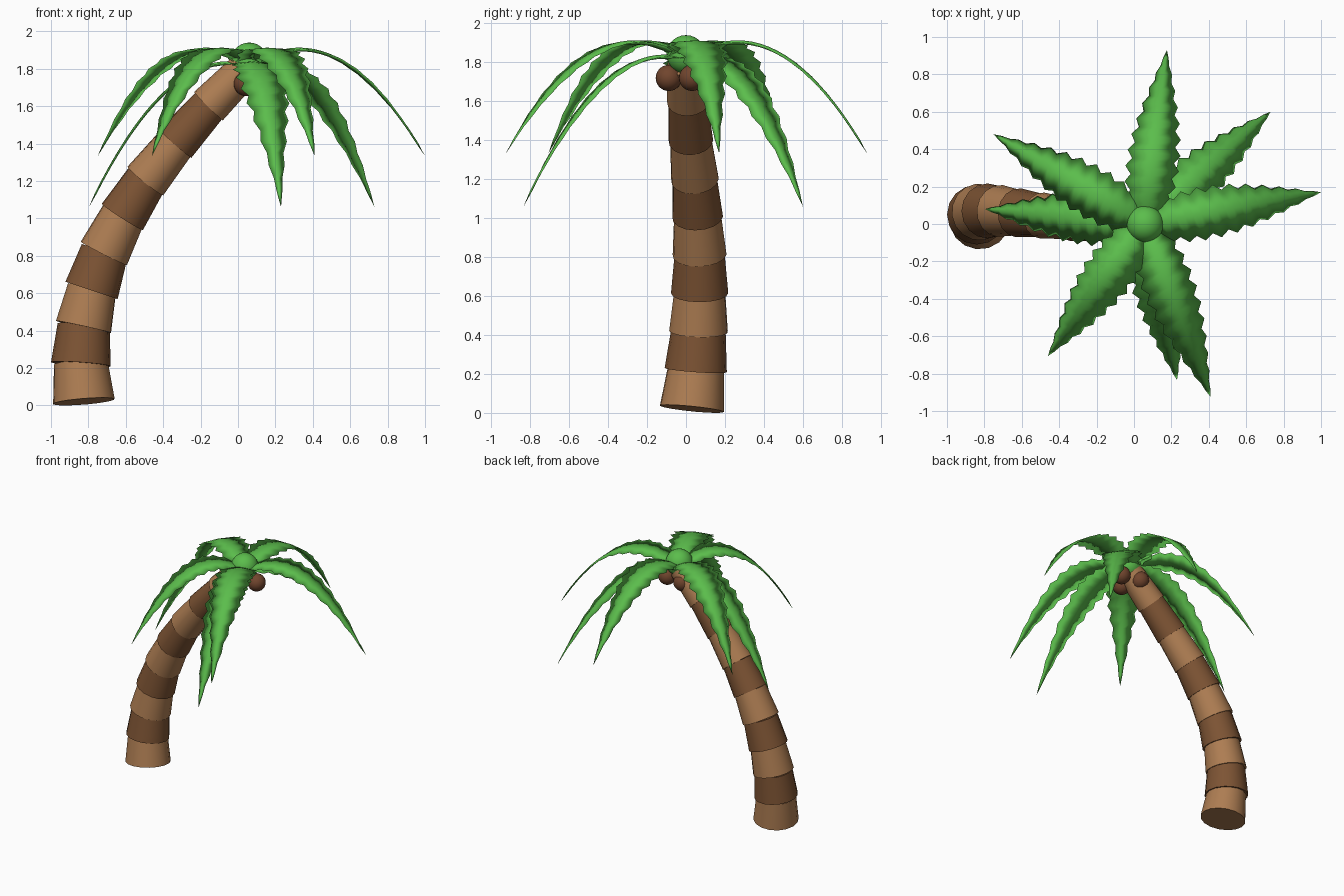
import bpy, bmesh, math
from mathutils import Vector

if "Cube" in bpy.data.objects:
    bpy.data.objects.remove(bpy.data.objects["Cube"])


def material(name, rgb):
    m = bpy.data.materials.new(name)
    m.diffuse_color = (*rgb, 1)
    m.use_nodes = True
    m.node_tree.nodes["Principled BSDF"].inputs["Base Color"].default_value = m.diffuse_color
    return m


LIGHT = material("light bark", (0.42, 0.205, 0.085))
DARK = material("dark bark", (0.205, 0.088, 0.034))
NUT = material("coconut brown", (0.165, 0.06, 0.027))
GREEN = material("leaf green", (0.105, 0.51, 0.072))


def finish(obj, name, mat, angle=50):
    obj.name = name
    obj.data.materials.append(mat)
    bpy.ops.object.select_all(action='DESELECT')
    obj.select_set(True)
    bpy.context.view_layer.objects.active = obj
    bpy.ops.object.shade_smooth_by_angle(angle=math.radians(angle))


def ball(name, centre, radius, mat):
    bpy.ops.mesh.primitive_uv_sphere_add(segments=24, ring_count=14, radius=radius, location=centre)
    finish(bpy.context.object, name, mat)


# Trunk: flared rings stacked along a leaning path
path = [(-0.824, 0.03, 0.021), (-0.84, 0.05, 0.22), (-0.826, 0.064, 0.42),
        (-0.783, 0.07, 0.615), (-0.717, 0.07, 0.813), (-0.618, 0.06, 1.008),
        (-0.495, 0.046, 1.20), (-0.335, 0.025, 1.40), (-0.158, 0.01, 1.60), (0.03, 0, 1.79)]
radii = [0.166, 0.16, 0.152, 0.147, 0.139, 0.131, 0.123, 0.115, 0.108]
for i, r in enumerate(radii):
    a, b = Vector(path[i]), Vector(path[i + 1])
    axis = b - a
    bpy.ops.mesh.primitive_cone_add(vertices=16, radius1=r, radius2=r * 0.87,
                                    depth=axis.length + 0.01, location=a + axis * 0.5 + axis.normalized() * 0.005,
                                    rotation=axis.to_track_quat('Z', 'Y').to_euler())
    finish(bpy.context.object, f"trunk_ring_{i + 1}", DARK if i % 2 else LIGHT)

# Crown bud and the coconuts hanging under it
CROWN = Vector((0.06, 0, 1.84))
ball("crown_bud", CROWN, 0.1, GREEN)
for i, deg in enumerate((-100, 20, 140)):
    t = math.radians(deg)
    ball(f"coconut_{i + 1}", (0.06 + 0.09 * math.cos(t), 0.09 * math.sin(t), 1.72), 0.067, NUT)


# Leaf: thin lens section with a toothed edge, swept along a drooping arc
def leaf(name, tip_x, tip_y, rise, drop, teeth=11):
    reach = Vector((tip_x - CROWN.x, tip_y, 0))
    length = reach.length
    out = reach.normalized()
    side = Vector((-out.y, out.x, 0))
    bm = bmesh.new()
    n = teeth * 2
    rings = []
    for k in range(n):
        u = k / n
        p = Vector((CROWN.x, 0, 1.81)) + reach * u
        p.z += rise * u - drop * u * u
        slope = (rise - 2 * drop * u) / length
        up = (Vector((0, 0, 1)) - out * slope).normalized()
        w = 0.145 * math.sin(math.pi * (0.12 + 0.88 * u) ** 0.8)
        if k % 2 == 0:
            w *= 0.78
        h = 0.012 * (1 - 0.6 * u)
        rings.append([bm.verts.new(q) for q in
                      (p + side * w, p + up * h, p - side * w, p - up * h)])
    tip = bm.verts.new((tip_x, tip_y, 1.81 + rise - drop))
    for r0, r1 in zip(rings, rings[1:]):
        for j in range(4):
            bm.faces.new((r0[j], r0[(j + 1) % 4], r1[(j + 1) % 4], r1[j]))
    for j in range(4):
        bm.faces.new((rings[-1][j], rings[-1][(j + 1) % 4], tip))
    bm.faces.new(rings[0])
    bmesh.ops.recalc_face_normals(bm, faces=bm.faces)
    mesh = bpy.data.meshes.new(name)
    bm.to_mesh(mesh)
    bm.free()
    obj = bpy.data.objects.new(name, mesh)
    bpy.context.collection.objects.link(obj)
    finish(obj, name, GREEN, 180)


high = [(0.176, 0.93), (1.0, 0.17), (0.41, -0.925), (-0.46, -0.706), (-0.75, 0.48)]
low = [(0.73, 0.60), (0.23, -0.834), (-0.797, 0.08)]
for i, (x, y) in enumerate(high):
    leaf(f"upper_leaf_{i + 1}", x, y, 0.648, 1.125)
for i, (x, y) in enumerate(low):
    leaf(f"lower_leaf_{i + 1}", x, y, 0.28, 1.03)
